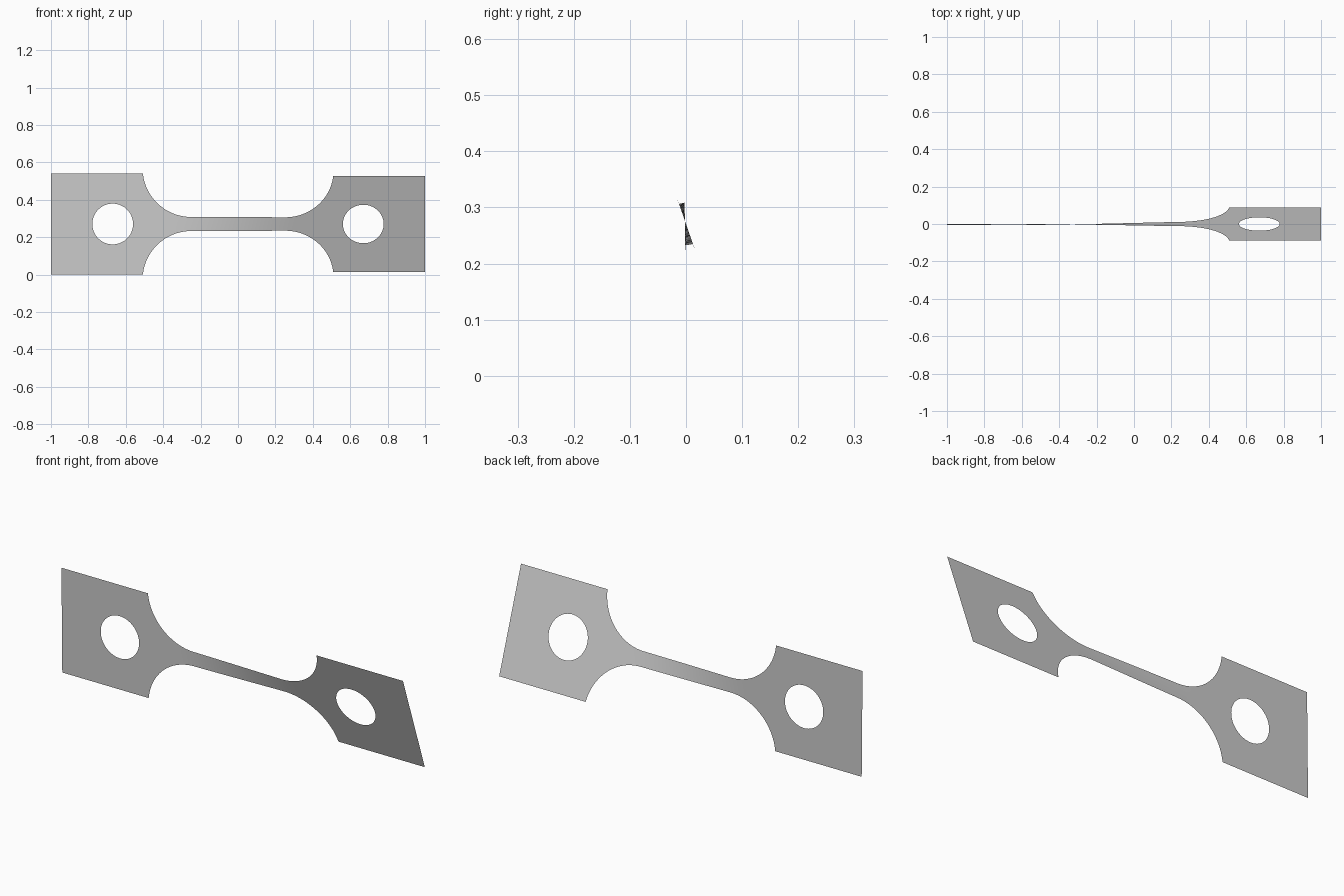
import bpy, bmesh, math

if "Cube" in bpy.data.objects:
    bpy.data.objects.remove(bpy.data.objects["Cube"], do_unlink=True)

HALF_H = 0.2705      # half height of the end tabs
NECK = 0.0375        # half height of the neck
NECK_X = 0.25        # where the neck meets the fillets
R = 0.26             # fillet radius
HOLE_X, HOLE_R = 0.67, 0.109
END_ANGLE = math.acos((R + NECK - HALF_H) / R)
TAB_X = NECK_X + R * math.sin(END_ANGLE)


def twist(x, z):
    """Turn the flat sheet about its long axis, mostly within the neck."""
    t = min(max((x + 0.32) / 0.64, 0), 1)
    t = 0.7 * t + 0.3 * t * t * (3 - 2 * t)
    a = math.radians(0.7 + 18.5 * t)
    return (x, -z * math.sin(a) - 0.002 * (1 - t), HALF_H + z * math.cos(a))


bm = bmesh.new()

# Neck and fillets: columns of (x, half height) mirrored about the middle
fillet = [(NECK_X + R * math.sin(a), NECK + R * (1 - math.cos(a)))
          for a in (END_ANGLE * i / 24 for i in range(25))]
straight = [(-NECK_X + 2 * NECK_X * i / 24, NECK) for i in range(1, 24)]
columns = [(-x, h) for x, h in reversed(fillet)] + straight + fillet
rows = 6
grid = [[bm.verts.new((x, 0, h * (2 * j / rows - 1))) for j in range(rows + 1)]
        for x, h in columns]
for a, b in zip(grid, grid[1:]):
    for j in range(rows):
        bm.faces.new((a[j], b[j], b[j + 1], a[j + 1]))


def tab(side):
    """Rectangular end tab around a round hole."""
    inner, outer = HOLE_X - TAB_X, 1 - HOLE_X
    corners = [math.atan2(sz * HALF_H, x) for x in (-inner, outer) for sz in (-1, 1)]
    angles = sorted([2 * math.pi * (i + 0.5) / 64 - math.pi for i in range(64)] + corners)
    rings = []
    for a in angles:
        c, s = math.cos(a), math.sin(a)
        reach = min((outer if c > 0 else inner) / max(abs(c), 1e-6),
                    HALF_H / max(abs(s), 1e-6))
        rings.append([bm.verts.new((side * (HOLE_X + r * c), 0, r * s))
                      for r in (HOLE_R, reach)])
    for p, q in zip(rings, rings[1:] + rings[:1]):
        bm.faces.new((p[0], p[1], q[1], q[0]))


tab(-1)
tab(1)

# Face everything forward, then twist
bm.normal_update()
bmesh.ops.reverse_faces(bm, faces=[f for f in bm.faces if f.normal.y > 0])
for v in bm.verts:
    v.co = twist(v.co.x, v.co.z)
for f in bm.faces:
    f.smooth = True
bm.normal_update()

mesh = bpy.data.meshes.new("twisted_test_strip")
bm.to_mesh(mesh)
bm.free()
strip = bpy.data.objects.new("twisted_test_strip", mesh)
bpy.context.collection.objects.link(strip)

# Plain grey metal
grey = bpy.data.materials.new("light_grey")
grey.use_nodes = True
color = (0.6, 0.6, 0.6, 1)
grey.diffuse_color = color
grey.node_tree.nodes["Principled BSDF"].inputs["Base Color"].default_value = color
mesh.materials.append(grey)
